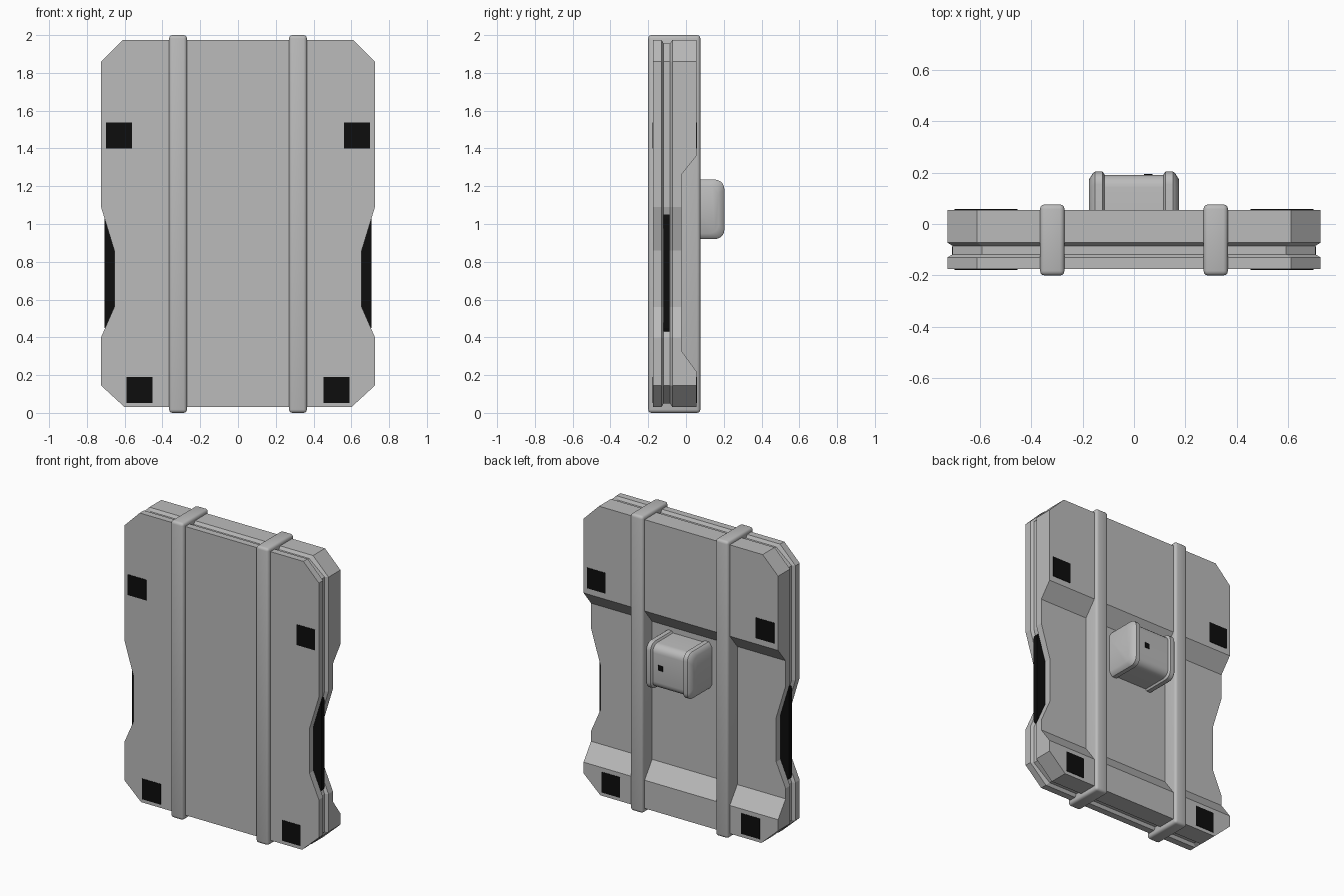
import bpy, bmesh, math

if "Cube" in bpy.data.objects:
    bpy.data.objects.remove(bpy.data.objects["Cube"])


def material(name, rgb):
    m = bpy.data.materials.new(name)
    m.diffuse_color = (*rgb, 1)
    m.use_nodes = True
    m.node_tree.nodes["Principled BSDF"].inputs["Base Color"].default_value = m.diffuse_color
    return m


GREY = material("case_grey", (0.5, 0.5, 0.5))
BLACK = material("matte_black", (0.004, 0.004, 0.004))


def finish(bm, name, mat, smooth=False):
    bmesh.ops.recalc_face_normals(bm, faces=bm.faces)
    me = bpy.data.meshes.new(name)
    bm.to_mesh(me)
    bm.free()
    me.materials.append(mat)
    ob = bpy.data.objects.new(name, me)
    bpy.context.collection.objects.link(ob)
    if smooth:
        bpy.ops.object.select_all(action='DESELECT')
        ob.select_set(True)
        bpy.context.view_layer.objects.active = ob
        bpy.ops.object.shade_smooth_by_angle(angle=math.radians(35))
    return ob


def loft(rings):
    """Bridge closed rings of points; returns the bmesh and its vertex rings."""
    bm = bmesh.new()
    vr = [[bm.verts.new(p) for p in r] for r in rings]
    n = len(rings[0])
    for a, b in zip(vr, vr[1:]):
        for i in range(n):
            j = (i + 1) % n
            bm.faces.new((a[i], a[j], b[j], b[i]))
    return bm, vr


def box(name, x, y, z, mat, bevel=0):
    bm = bmesh.new()
    bmesh.ops.create_cube(bm, size=1)
    for v in bm.verts:
        v.co = [r[0] + (c + 0.5) * (r[1] - r[0]) for c, r in zip(v.co, (x, y, z))]
    if bevel:
        bmesh.ops.bevel(bm, geom=bm.edges[:], offset=bevel, segments=3,
                        profile=0.5, affect='EDGES')
    return finish(bm, name, mat, bevel > 0)


# Case: right half outline (x, z), bottom to top, with waist notch
HALF = [(0.60, 0.03), (0.725, 0.145), (0.725, 0.22), (0.725, 0.33), (0.725, 0.40),
        (0.655, 0.56), (0.655, 0.86), (0.725, 1.09), (0.725, 1.26), (0.725, 1.36),
        (0.725, 1.86), (0.61, 1.975)]
OUTLINE = HALF + [(-x, z) for x, z in reversed(HALF)]


def back_y(z):
    return -0.025 if 0.3 < z < 1.3 else 0.055


def case_ring(y, inset):
    ring = []
    for x, z in OUTLINE:
        zz = min(max(z, 0.03 + inset), 1.975 - inset)
        ring.append((x - math.copysign(inset, x), back_y(z) if y is None else y, zz))
    return ring


# Grooved rim between front plate and back shell, recess across the back
bm, vr = loft([case_ring(y, i) for y, i in
               ((-0.175, 0), (-0.13, 0), (-0.118, 0.02), (-0.085, 0.02), (-0.072, 0), (None, 0))])
n = len(OUTLINE)
for ring in (vr[0], vr[-1]):
    for i in range(len(HALF) - 1):
        bm.faces.new((ring[i], ring[i + 1], ring[n - 2 - i], ring[n - 1 - i]))
finish(bm, "case", GREY)

for s, side in ((-1, "left"), (1, "right")):
    def span(a, b):
        return sorted((s * a, s * b))

    # Strap running right round the case
    box("strap_" + side, span(0.27, 0.365), (-0.2, 0.076), (0, 2), GREY, 0.018)

    # Dark grip bridging the waist notch
    grip = [(0.60, 0.43), (0.70, 0.43), (0.706, 0.45), (0.706, 1.03), (0.70, 1.05), (0.60, 1.05)]
    bm, vr = loft([[(s * x, y, z) for x, z in grip] for y in (-0.12, -0.088)])
    for ring in vr:
        bm.faces.new(ring)
    finish(bm, "grip_" + side, BLACK)

    # Square pads on front and back
    for face, y in (("front", (-0.178, -0.17)), ("back", (0.05, 0.058))):
        box(f"upper_pad_{face}_{side}", span(0.56, 0.698), y, (1.40, 1.538), BLACK)
        box(f"lower_pad_{face}_{side}", span(0.452, 0.59), y, (0.053, 0.191), BLACK)


# Rear block: rounded section swept along x, with a raised rim near each end
def block_ring(x, inset):
    r, y1, z0, z1 = 0.05, 0.203 - inset, 0.92 + inset, 1.235 - inset
    ring = [(x, -0.04, z0)]
    for cz, start in ((z0 + r, -90), (z1 - r, 0)):
        for k in range(6):
            a = math.radians(start + k * 18)
            ring.append((x, y1 - r + r * math.cos(a), cz + r * math.sin(a)))
    return ring + [(x, -0.04, z1)]


steps = [(0.175, 0.03), (0.16, 0.006), (0.152, 0), (0.122, 0), (0.114, 0.012)]
steps = [(-x, i) for x, i in steps] + list(reversed(steps))
bm, vr = loft([block_ring(x, i) for x, i in steps])
for ring in (vr[0], vr[-1]):
    bm.faces.new(ring)
finish(bm, "rear_block", GREY, True)

# Small button on the rear block
box("button", (0.038, 0.072), (0.185, 0.194), (1.065, 1.1), BLACK)
